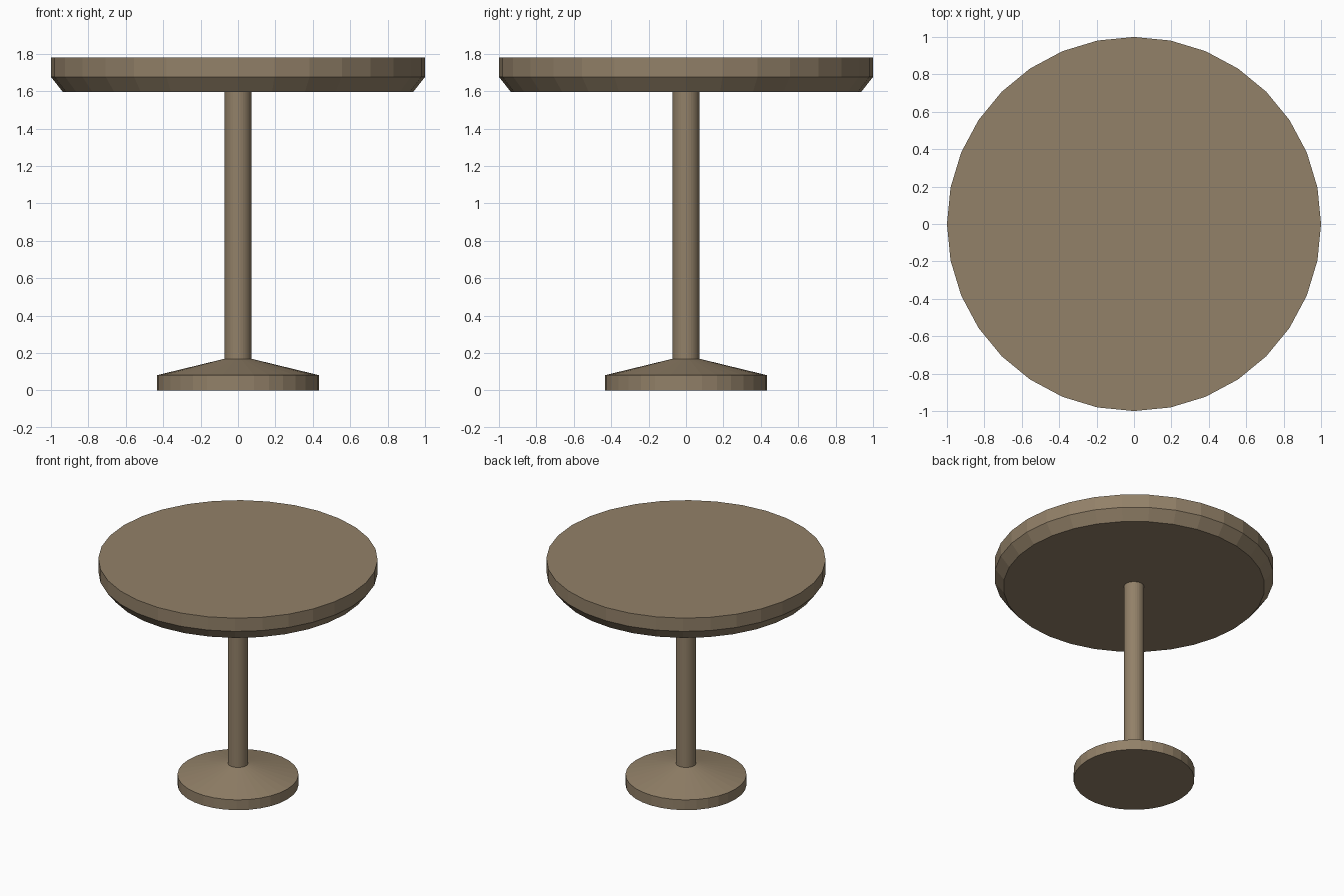
import bpy, bmesh
from math import cos, sin, tau

if "Cube" in bpy.data.objects:
    bpy.data.objects.remove(bpy.data.objects["Cube"])

SIDES = 32

wood = bpy.data.materials.new("brown_wood")
wood.diffuse_color = (0.29, 0.22, 0.14, 1)
wood.use_nodes = True
wood.node_tree.nodes["Principled BSDF"].inputs["Base Color"].default_value = wood.diffuse_color


def lathe(name, profile, cap_bottom=True, cap_top=True):
    """Turn a (radius, z) profile, listed bottom to top, around the z axis."""
    bm = bmesh.new()
    rings = [[bm.verts.new((r * cos(tau * i / SIDES), r * sin(tau * i / SIDES), z))
              for i in range(SIDES)] for r, z in profile]
    for low, high in zip(rings, rings[1:]):
        for i in range(SIDES):
            j = (i + 1) % SIDES
            bm.faces.new((low[i], low[j], high[j], high[i]))
    if cap_bottom:
        bm.faces.new(rings[0][::-1])
    if cap_top:
        bm.faces.new(rings[-1])
    mesh = bpy.data.meshes.new(name)
    bm.to_mesh(mesh)
    bm.free()
    mesh.materials.append(wood)
    obj = bpy.data.objects.new(name, mesh)
    bpy.context.collection.objects.link(obj)
    return obj


# Foot disc with sloped top flowing into the column
lathe("pedestal", [(0.433, 0), (0.433, 0.081), (0.072, 0.169), (0.072, 1.595)],
      cap_top=False)

# Round top with a bevelled underside
lathe("tabletop", [(0.936, 1.595), (1.0, 1.676), (1.0, 1.781)])
